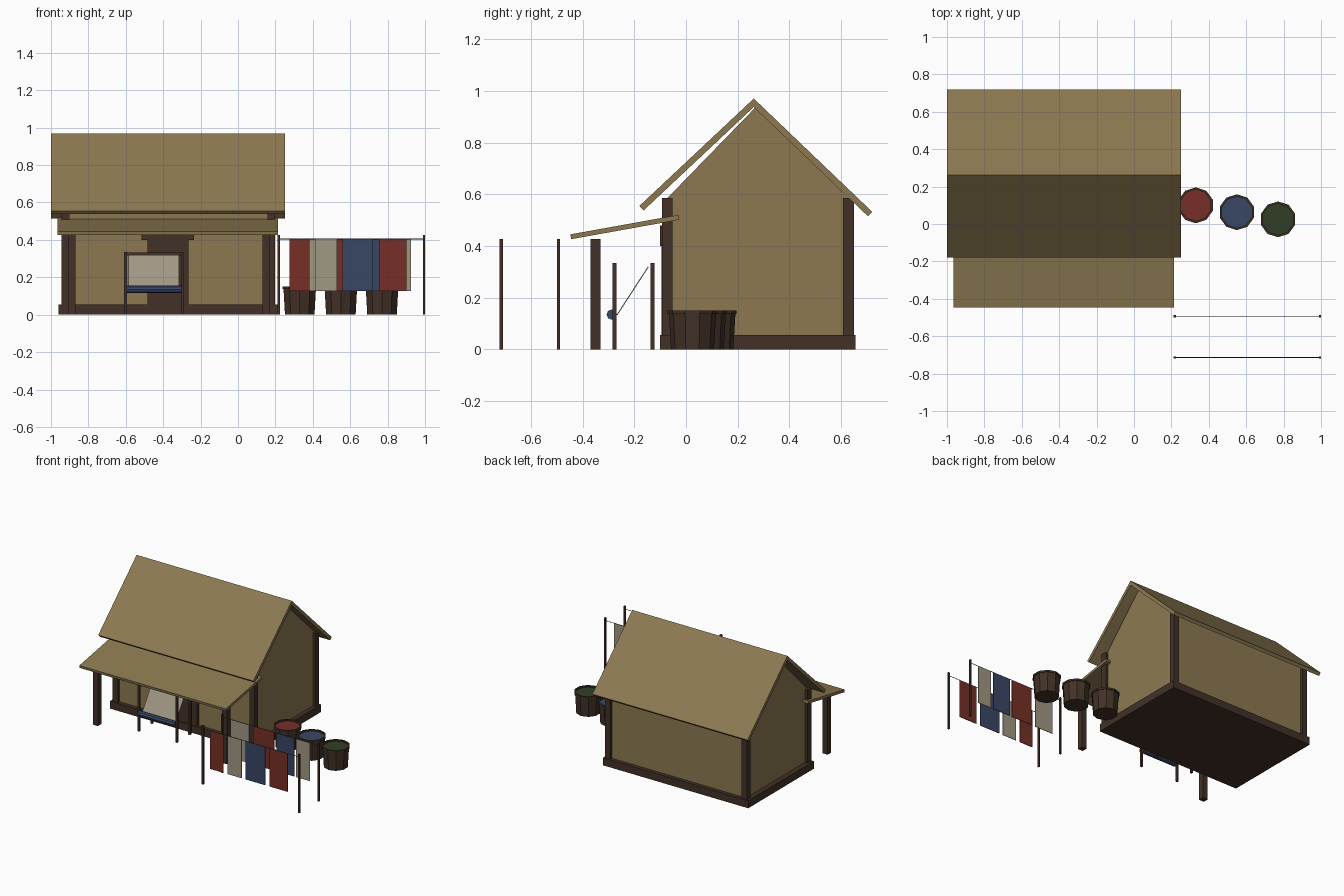
import bpy, bmesh, math
from mathutils import Vector, Matrix

if "Cube" in bpy.data.objects:
    bpy.data.objects.remove(bpy.data.objects["Cube"])


def material(name, r, g, b):
    """Flat colour given as sRGB 0-255, stored as linear."""
    def lin(c):
        c /= 255
        return c / 12.92 if c < 0.04045 else ((c + 0.055) / 1.055) ** 2.4
    m = bpy.data.materials.new(name)
    m.diffuse_color = (lin(r), lin(g), lin(b), 1)
    m.use_nodes = True
    m.node_tree.nodes["Principled BSDF"].inputs["Base Color"].default_value = m.diffuse_color
    return m


TAN = material("tan_thatch", 140, 121, 81)
WOOD = material("dark_wood", 66, 49, 39)
RED = material("red_dye", 118, 47, 38)
BLUE = material("blue_dye", 57, 71, 101)
CREAM = material("cream_cloth", 160, 152, 132)
GREEN = material("green_dye", 48, 62, 38)


def finish(name, bm, mat):
    bmesh.ops.recalc_face_normals(bm, faces=bm.faces)
    me = bpy.data.meshes.new(name)
    bm.to_mesh(me)
    bm.free()
    me.materials.append(mat)
    ob = bpy.data.objects.new(name, me)
    bpy.context.collection.objects.link(ob)
    return ob


def box(name, mat, x0, x1, y0, y1, z0, z1):
    bm = bmesh.new()
    bmesh.ops.create_cube(bm, size=1)
    for v in bm.verts:
        v.co = Vector((x0 if v.co.x < 0 else x1,
                       y0 if v.co.y < 0 else y1,
                       z0 if v.co.z < 0 else z1))
    return finish(name, bm, mat)


def prism(name, mat, profile, x0, x1):
    """Extrude a (y, z) profile along x."""
    bm = bmesh.new()
    face = bm.faces.new([bm.verts.new((x0, y, z)) for y, z in profile])
    new = bmesh.ops.extrude_face_region(bm, geom=[face])["geom"]
    bmesh.ops.translate(bm, vec=(x1 - x0, 0, 0),
                        verts=[v for v in new if isinstance(v, bmesh.types.BMVert)])
    return finish(name, bm, mat)


def slab(name, mat, a, b, t, x0, x1):
    """Sloped board whose top runs from a to b in (y, z), thickness t downward."""
    a, b = Vector(a), Vector(b)
    d = (b - a).normalized()
    n = Vector((d.y, -d.x))
    if n.y > 0:
        n = -n
    return prism(name, mat, [a, b, b + n * t, a + n * t], x0, x1)


def lathe(name, mat, profile, sides, loc):
    """Spin an (r, z) profile, open at the axis unless r is 0."""
    bm = bmesh.new()
    rings = []
    for r, z in profile:
        if r == 0:
            rings.append([bm.verts.new((0, 0, z))] * sides)
        else:
            rings.append([bm.verts.new((r * math.sin(2 * math.pi * i / sides),
                                        r * math.cos(2 * math.pi * i / sides), z))
                          for i in range(sides)])
    for lo, hi in zip(rings, rings[1:]):
        for i in range(sides):
            j = (i + 1) % sides
            vs = list(dict.fromkeys([lo[i], lo[j], hi[j], hi[i]]))
            bm.faces.new(vs)
    ob = finish(name, bm, mat)
    ob.location = loc
    return ob


def rod(name, mat, a, b, r, sides):
    a, b = Vector(a), Vector(b)
    d = b - a
    bm = bmesh.new()
    rot = d.to_track_quat('Z', 'Y').to_matrix().to_4x4()
    bmesh.ops.create_cone(bm, cap_ends=True, segments=sides, radius1=r, radius2=r,
                          depth=d.length, matrix=Matrix.Translation((a + b) / 2) @ rot)
    return finish(name, bm, mat)


# House body: plinth and gabled walls
box("plinth", WOOD, -0.96, 0.21, -0.10, 0.655, 0, 0.055)
prism("gabled_walls", TAN,
      [(-0.0725, 0.03), (0.6275, 0.03), (0.6275, 0.585), (0.2775, 0.945), (-0.0725, 0.585)],
      -0.923, 0.178)
for sx, x in (("left", -0.923), ("right", 0.178)):
    for sy, y in (("front", -0.0725), ("back", 0.6275)):
        box(f"corner_post_{sy}_{sx}", WOOD, x - 0.021, x + 0.021,
            y - 0.021, y + 0.021, 0, 0.585)

# Door and lintel
box("door", WOOD, -0.485, -0.265, -0.095, -0.06, 0.0, 0.41)
box("door_lintel", WOOD, -0.515, -0.235, -0.10, -0.06, 0.40, 0.48)

# Main roof and porch roof
slab("roof_front", TAN, (-0.18, 0.555), (0.262, 0.97), 0.024, -1.0, 0.25)
slab("roof_back", TAN, (0.262, 0.97), (0.72, 0.532), 0.024, -1.0, 0.25)
slab("porch_roof", TAN, (-0.447, 0.445), (-0.03, 0.52), 0.019, -0.965, 0.215)
for side, x in (("left", -0.89), ("right", 0.15)):
    box(f"porch_post_{side}", WOOD, x - 0.02, x + 0.02, -0.37, -0.33, 0, 0.427)

# Loom under the porch
for sx, x in (("left", -0.602), ("right", -0.298)):
    for sy, y in (("front", -0.277), ("back", -0.130)):
        box(f"loom_leg_{sy}_{sx}", WOOD, x - 0.0075, x + 0.0075,
            y - 0.0075, y + 0.0075, 0, 0.335)
box("loom_top_bar", WOOD, -0.602, -0.298, -0.137, -0.123, 0.317, 0.333)
slab("loom_cloth", CREAM, (-0.268, 0.135), (-0.148, 0.32), 0.004, -0.585, -0.315)
rod("loom_cloth_roll", BLUE, (-0.597, -0.287, 0.135), (-0.303, -0.287, 0.135), 0.02, 8)

# Dye vats: tapered tub with rim, filled with a coloured disc
for n, x, y, dye in (("red", 0.33, 0.10, RED), ("blue", 0.55, 0.063, BLUE),
                     ("green", 0.77, 0.025, GREEN)):
    lathe(f"vat_{n}", WOOD,
          [(0, 0), (0.083, 0), (0.091, 0.137), (0.096, 0.137), (0.096, 0.15),
           (0.084, 0.15), (0.084, 0.125), (0, 0.125)], 10, (x, y, 0))
    lathe(f"dye_{n}", dye, [(0, 0.126), (0.084, 0.126), (0.084, 0.14), (0, 0.14)],
          10, (x, y, 0))

# Drying lines with hanging cloths (start x, end x, colour)
lines = {
    "front": (-0.714, [(0.275, 0.383, RED), (0.415, 0.53, CREAM),
                       (0.56, 0.72, BLUE), (0.755, 0.90, RED)]),
    "back": (-0.493, [(0.287, 0.435, CREAM), (0.467, 0.637, RED),
                      (0.655, 0.797, BLUE), (0.815, 0.925, CREAM)]),
}
for row, (y, cloths) in lines.items():
    for side, x in (("left", 0.218), ("right", 0.994)):
        box(f"line_pole_{row}_{side}", WOOD, x - 0.006, x + 0.006,
            y - 0.006, y + 0.006, 0, 0.427)
    rod(f"rope_{row}", WOOD, (0.218, y, 0.405), (0.994, y, 0.405), 0.002, 6)
    for i, (x0, x1, mat) in enumerate(cloths):
        box(f"hung_cloth_{row}_{i + 1}", mat, x0, x1, y - 0.002, y + 0.002, 0.127, 0.404)
